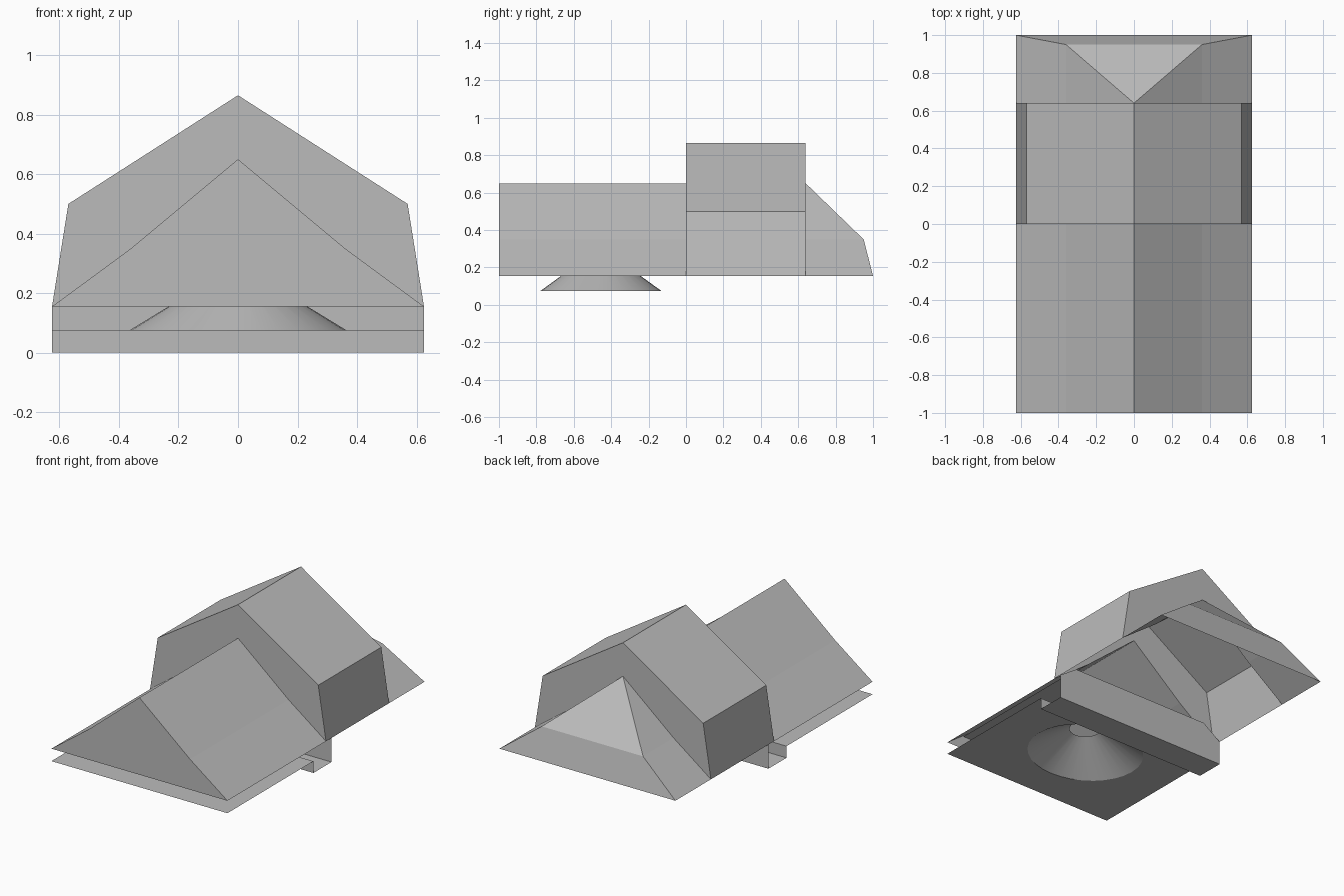
import bpy, bmesh, math

cube = bpy.data.objects.get("Cube")
if cube:
    bpy.data.objects.remove(cube, do_unlink=True)

GREY = (0.5, 0.5, 0.5, 1.0)
mat = bpy.data.materials.new("plain grey")
mat.use_nodes = True
mat.diffuse_color = GREY
for node in mat.node_tree.nodes:
    if node.type == 'BSDF_PRINCIPLED':
        node.inputs["Base Color"].default_value = GREY


def finish(name, bm):
    mesh = bpy.data.meshes.new(name)
    bm.to_mesh(mesh)
    bm.free()
    mesh.materials.append(mat)
    obj = bpy.data.objects.new(name, mesh)
    bpy.context.collection.objects.link(obj)
    return obj


def strip(name, a, b):
    """Skin between two paths of equal length; shared points collapse."""
    bm = bmesh.new()
    made = {}

    def vert(p):
        key = tuple(round(c, 5) for c in p)
        if key not in made:
            made[key] = bm.verts.new(p)
        return made[key]

    for i in range(len(a) - 1):
        ring = [vert(p) for p in (a[i], b[i], b[i + 1], a[i + 1])]
        ring = list(dict.fromkeys(ring))
        if len(ring) > 2:
            bm.faces.new(ring)
    return finish(name, bm)


def arch(half):
    """Mirror a right-hand profile that ends on the centre line."""
    return half + [(-x, z) for x, z in reversed(half[:-1])]


def at(profile, y):
    return [(x, y, z) for x, z in profile]


def flip(path):
    return [(-x, y, z) for x, y, z in path]


W, EAVE = 0.625, 0.155
TRAY, CEIL = 0.075, 0.24
BACK = 0.64
gable_half = [(W, EAVE), (0.36, 0.35), (0, 0.65)]
gable = arch(gable_half)
tall = arch([(W, EAVE), (0.57, 0.5), (0, 0.865)])

# Front gabled section
strip("front_roof", at(gable, -1), at(gable, 0))
right_edge = at(gable_half, -1)
strip("front_gable_wall", flip(right_edge), right_edge)

# Taller middle section, open underneath and between sections
strip("middle_roof_and_walls", at(tall, 0), at(tall, BACK))
strip("middle_front_wall", at(gable, 0), at(tall, 0))
strip("middle_rear_wall", at(tall, BACK), at(gable, BACK))

# Hipped rear section
hip = [(W, 1, EAVE), (0.36, 0.95, 0.35), (0, BACK, 0.65)]
strip("rear_hip_sides", at(gable, BACK), hip + flip(hip[:-1])[::-1])
strip("rear_hip_end", hip, flip(hip))

# Trough across the underside, open at both ends
trough = [(W, -0.127, TRAY), (W, -0.127, 0), (W, 0.056, 0),
          (W, 0.056, EAVE), (0.5, 0.056, CEIL)]
strip("cross_trough", trough, flip(trough))

# Funnel and the two plates it passes through
SEG = 32
CY = -0.455


def ellipse(rx, ry, z):
    steps = [2 * math.pi * i / SEG for i in range(SEG)]
    return [(rx * math.cos(t), CY + ry * math.sin(t), z) for t in steps]


def holed_plate(name, half_w, y0, y1, hole):
    z = hole[0][2]
    outer = [(-half_w, y0, z), (half_w, y0, z), (half_w, y1, z), (-half_w, y1, z)]
    bm = bmesh.new()
    for loop in (outer, hole):
        vs = [bm.verts.new(p) for p in loop]
        for i, v in enumerate(vs):
            bm.edges.new((v, vs[i - 1]))
    bmesh.ops.triangle_fill(bm, use_beauty=True, use_dissolve=False,
                            edges=bm.edges[:], normal=(0, 0, -1))
    return finish(name, bm)


wide = ellipse(0.365, 0.323, TRAY)
narrow = ellipse(0.095, 0.095, CEIL)
holed_plate("bottom_plate", W, -1, -0.127, wide)
holed_plate("ceiling_plate", 0.5, -0.998, 0.056, narrow)

funnel = strip("funnel", narrow + narrow[:1], wide + wide[:1])
for poly in funnel.data.polygons:
    poly.use_smooth = True
